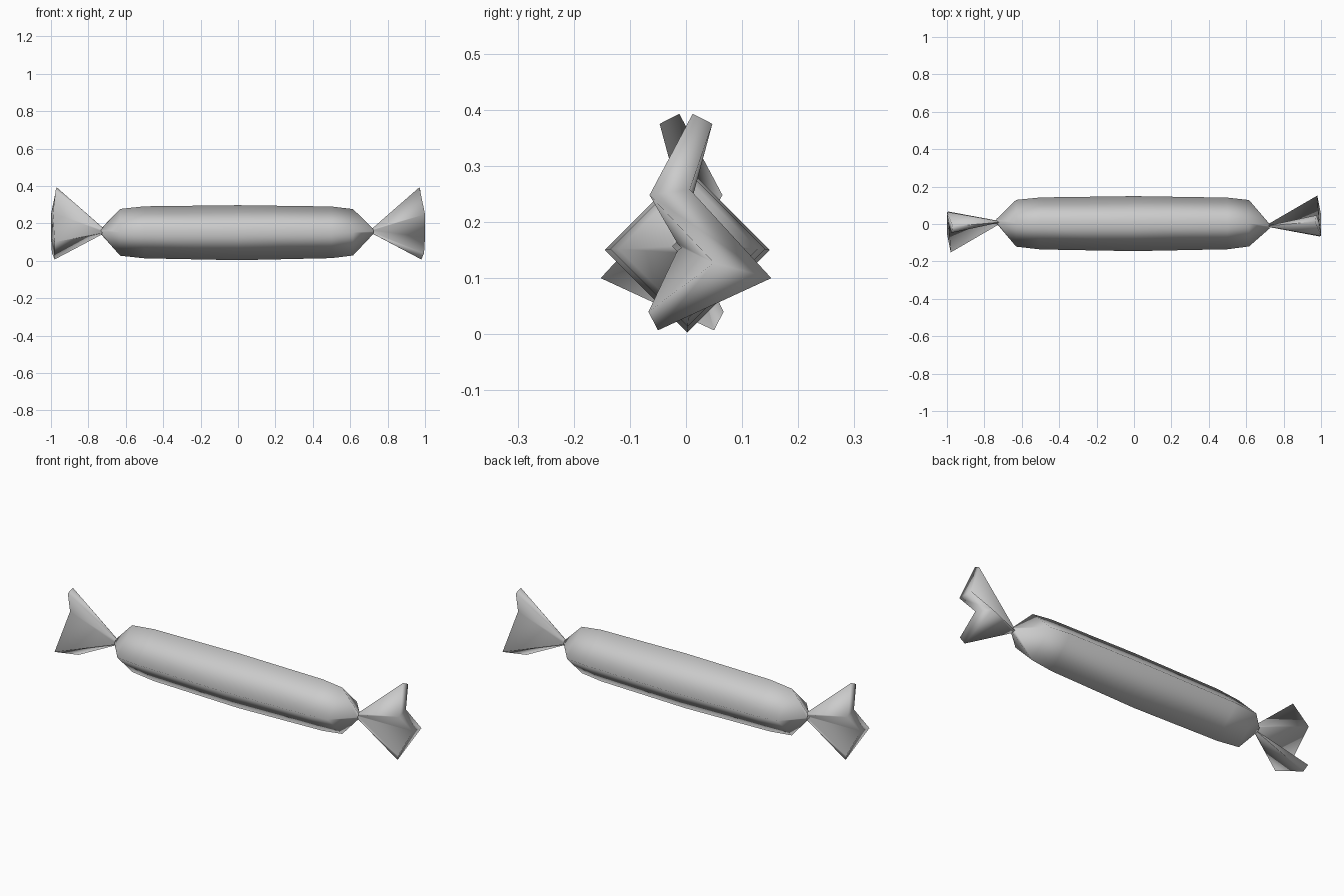
import bpy, math
from mathutils import Vector

if "Cube" in bpy.data.objects:
    bpy.data.objects.remove(bpy.data.objects["Cube"])

wrapper = bpy.data.materials.new("wrapper_grey")
wrapper.diffuse_color = (0.6, 0.6, 0.6, 1)
wrapper.use_nodes = True
wrapper.node_tree.nodes["Principled BSDF"].inputs["Base Color"].default_value = wrapper.diffuse_color


def make(name, verts, faces):
    mesh = bpy.data.meshes.new(name)
    mesh.from_pydata(verts, [], faces)
    mesh.materials.append(wrapper)
    mesh.shade_smooth()
    obj = bpy.data.objects.new(name, mesh)
    bpy.context.collection.objects.link(obj)
    return obj


def loft(rings):
    """Quads joining equal-length rings of points."""
    n = len(rings[0])
    verts = [p for r in rings for p in r]
    faces = [(k * n + i, k * n + (i + 1) % n, (k + 1) * n + (i + 1) % n, (k + 1) * n + i)
             for k in range(len(rings) - 1) for i in range(n)]
    return verts, faces


# Sweet body: four-sided bulging bar, pinched at both ends (x, radius, y offset, z)
stations = [(-0.735, 0.012, 0.015, 0.157), (-0.63, 0.125, 0.004, 0.152),
            (-0.5, 0.139, 0.003, 0.152), (0, 0.147, 0.002, 0.15),
            (0.5, 0.138, 0.003, 0.152), (0.615, 0.124, 0.004, 0.152),
            (0.725, 0.012, -0.012, 0.157)]
rings = [[(x, y + r * math.cos(a * math.pi / 2), z + r * math.sin(a * math.pi / 2))
          for a in range(4)] for x, r, y, z in stations]
make("sweet_body", *loft(rings))

# Twisted wrapper end: Z-folded strip fanning out from the pinch
front = [(0.97, 0.012, 0.393), (1.0, -0.065, 0.248), (1.0, 0.05, 0.127), (0.995, -0.067, 0.04)]
back = [(0.975, 0.047, 0.375), (0.99, 0.007, 0.258), (0.98, 0.152, 0.1), (0.98, -0.05, 0.007)]
rim = [Vector(p) for p in front + back[::-1]]
pinch = Vector((0.715, -0.012, 0.156))
neck = [pinch + Vector((0, (p.y - pinch.y) * 0.06, (p.z - pinch.z) * 0.06)) for p in rim]
verts, faces = loft([neck, rim])
faces += [(8 + i, 8 + i + 1, 14 - i, 15 - i) for i in range(3)]   # rim edge of the strip

for name, turn in (("right_twist", 0), ("left_twist", math.pi)):
    twist = make(name, verts, faces)
    twist.rotation_euler.z = turn
